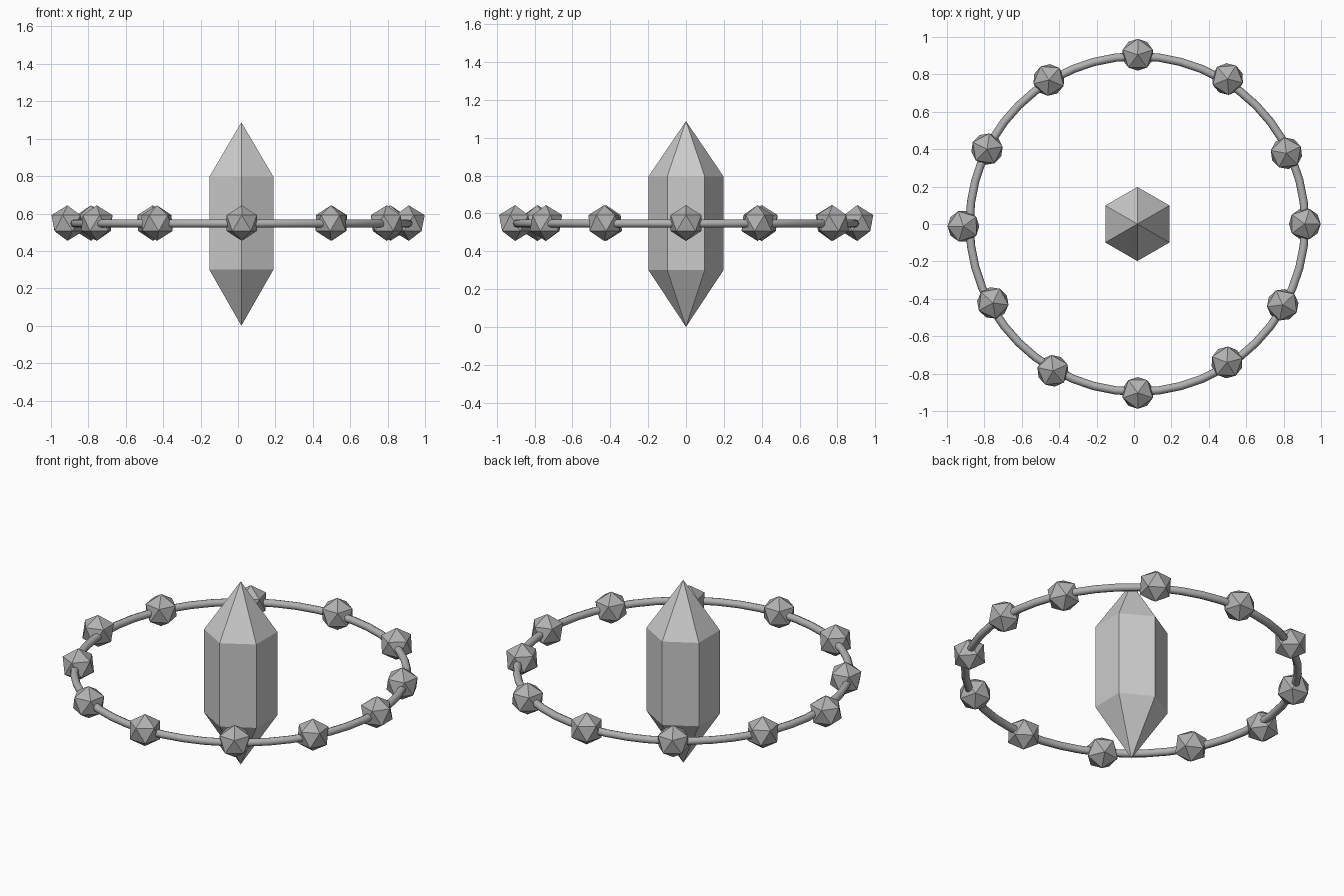
import bpy, bmesh, math
from mathutils import Matrix

if "Cube" in bpy.data.objects:
    bpy.data.objects.remove(bpy.data.objects["Cube"])

CX, ZC = 0.018, 0.547          # shared axis and ring height


def material(name, v):
    m = bpy.data.materials.new(name)
    m.diffuse_color = (v, v, v, 1)
    m.use_nodes = True
    m.node_tree.nodes["Principled BSDF"].inputs["Base Color"].default_value = m.diffuse_color
    return m


pale = material("pale grey", 0.6)
grey = material("mid grey", 0.44)


def finish(bm, name, mat, loc):
    bmesh.ops.recalc_face_normals(bm, faces=bm.faces)
    me = bpy.data.meshes.new(name)
    bm.to_mesh(me)
    bm.free()
    me.materials.append(mat)
    ob = bpy.data.objects.new(name, me)
    ob.location = loc
    bpy.context.collection.objects.link(ob)
    return ob


# Crystal: hexagonal prism with a point at each end
bm = bmesh.new()
rings = []
for z in (0.30, 0.796):
    rings.append([bm.verts.new((0.198 * math.cos(math.radians(90 + 60 * i)),
                                0.198 * math.sin(math.radians(90 + 60 * i)), z))
                  for i in range(6)])
low, high = bm.verts.new((0, 0, 0)), bm.verts.new((0, 0, 1.088))
for i in range(6):
    j = (i + 1) % 6
    bm.faces.new((rings[0][i], rings[0][j], rings[1][j], rings[1][i]))
    bm.faces.new((rings[0][j], rings[0][i], low))
    bm.faces.new((rings[1][i], rings[1][j], high))
finish(bm, "crystal", pale, (CX, 0, 0))

# Ring: thin torus around the crystal
bpy.ops.mesh.primitive_torus_add(major_radius=0.897, minor_radius=0.022,
                                 major_segments=48, minor_segments=8,
                                 location=(CX, 0, ZC))
ring = bpy.context.object
ring.name = "ring"
ring.data.materials.append(grey)
bpy.ops.object.shade_smooth_by_angle(angle=math.radians(60))

# Beads: twenty-sided stones, slightly unevenly spaced along the ring
spots = [(0.02, 0.905), (0.50, 0.775), (0.815, 0.378), (0.913, 0.0),
         (0.795, -0.432), (0.497, -0.74), (0.02, -0.903), (-0.433, -0.785),
         (-0.755, -0.422), (-0.912, -0.012), (-0.786, 0.40), (-0.455, 0.77)]
for n, (x, y) in enumerate(spots):
    bm = bmesh.new()
    bmesh.ops.create_icosphere(
        bm, subdivisions=1, radius=0.095,
        matrix=Matrix.Rotation(math.atan2(y, x - CX), 4, 'Z'))
    finish(bm, f"bead_{n + 1}", grey, (x, y, ZC + 0.002))
